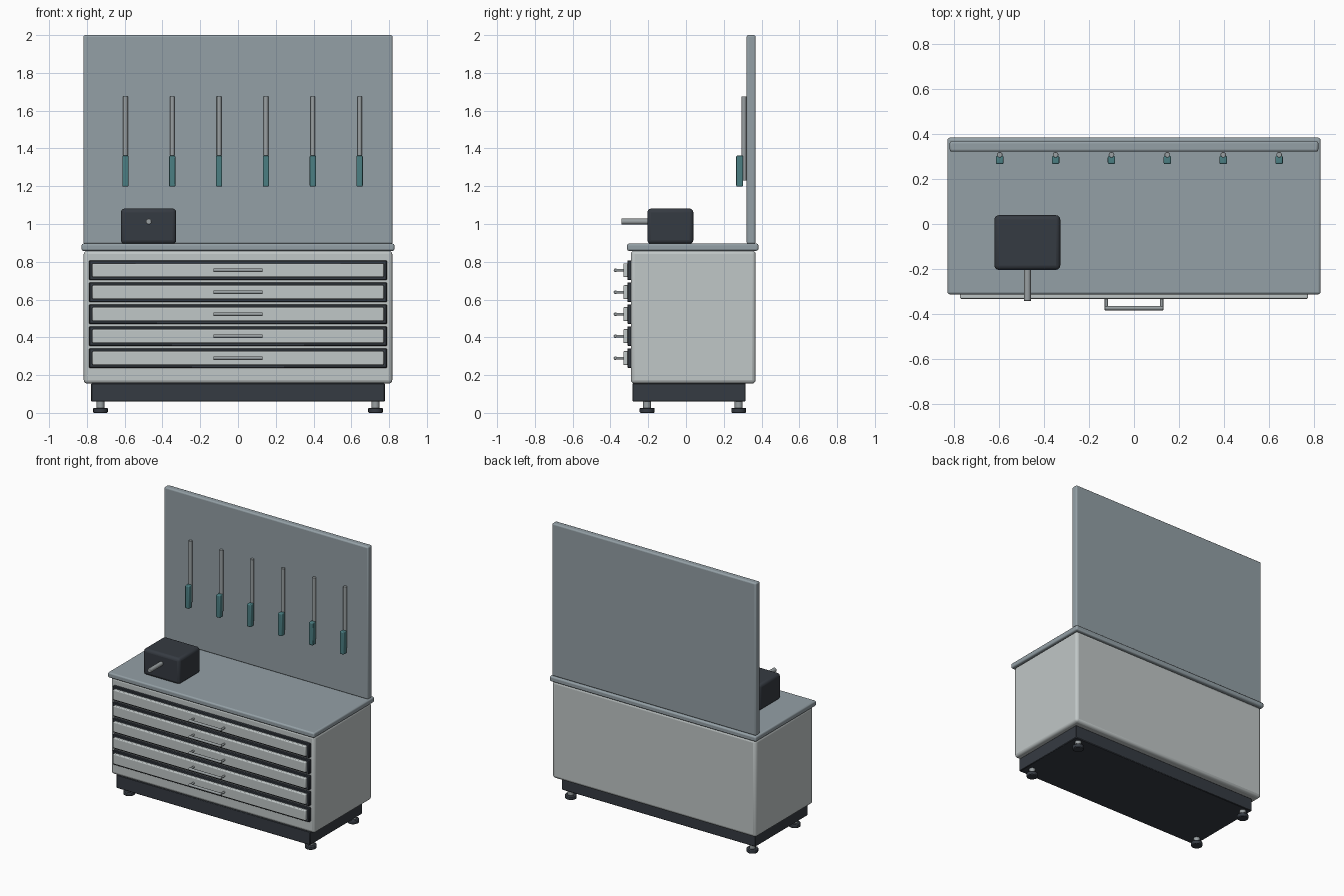
import bpy, math

if "Cube" in bpy.data.objects:
    bpy.data.objects.remove(bpy.data.objects["Cube"])


def material(name, rgb):
    m = bpy.data.materials.new(name)
    m.diffuse_color = (*rgb, 1)
    m.use_nodes = True
    m.node_tree.nodes["Principled BSDF"].inputs["Base Color"].default_value = m.diffuse_color
    return m


LIGHT = material("light grey paint", (0.53, 0.57, 0.57))
SLATE = material("slate grey", (0.295, 0.35, 0.38))
DARK = material("dark charcoal", (0.036, 0.043, 0.054))
METAL = material("brushed metal", (0.32, 0.35, 0.36))
TEAL = material("teal grip", (0.07, 0.21, 0.225))


def finish(ob, name, mat, bevel=0, segments=3):
    ob.name = name
    ob.data.materials.append(mat)
    if bevel:
        b = ob.modifiers.new("bevel", 'BEVEL')
        b.width, b.segments, b.limit_method = bevel, segments, 'ANGLE'
    bpy.ops.object.shade_smooth_by_angle(angle=math.radians(35))
    return ob


def box(name, x, y, z, mat, bevel=0, segments=3):
    """Box from (min, max) ranges."""
    bpy.ops.mesh.primitive_cube_add(size=1)
    ob = bpy.context.object
    ob.location = [(a + b) / 2 for a, b in (x, y, z)]
    ob.scale = [b - a for a, b in (x, y, z)]
    bpy.ops.object.transform_apply(location=False, rotation=False, scale=True)
    return finish(ob, name, mat, bevel, segments)


def rod(name, centre, radius, length, axis, mat, bevel=0, sides=16):
    rot = {'X': (0, math.pi / 2, 0), 'Y': (math.pi / 2, 0, 0), 'Z': (0, 0, 0)}[axis]
    bpy.ops.mesh.primitive_cylinder_add(vertices=sides, radius=radius, depth=length,
                                        location=centre, rotation=rot)
    return finish(bpy.context.object, name, mat, bevel, 2)


# Cabinet, plinth, worktop and back board
box("cabinet_body", (-0.817, 0.817), (-0.292, 0.369), (0.155, 0.86), LIGHT, 0.02)
box("plinth", (-0.777, 0.777), (-0.284, 0.316), (0.06, 0.157), DARK, 0.004, 1)
box("worktop", (-0.828, 0.828), (-0.312, 0.383), (0.858, 0.896), SLATE, 0.01)
box("back_board", (-0.818, 0.818), (0.321, 0.368), (0.894, 2.0), SLATE, 0.01)

# Levelling feet
for x in (-0.728, 0.728):
    for y in (-0.206, 0.279):
        rod("foot_pad", (x, y, 0.0135), 0.039, 0.027, 'Z', DARK, 0.005)
        rod("foot_stem", (x, y, 0.043), 0.021, 0.038, 'Z', METAL)

# Drawers with pull handles
for i in range(5):
    z = 0.29 + 0.1163 * i
    box("drawer_surround", (-0.788, 0.788), (-0.311, -0.288), (z - 0.052, z + 0.052), DARK, 0.004, 1)
    box("drawer_front", (-0.772, 0.772), (-0.332, -0.305), (z - 0.037, z + 0.037), LIGHT, 0.006)
    rod("handle_bar", (0, -0.3735, z), 0.0095, 0.262, 'X', METAL, 0.003)
    for x in (-0.123, 0.123):
        rod("handle_post", (x, -0.35, z), 0.007, 0.046, 'Y', METAL)

# Bench vice block with its spindle
box("vice_block", (-0.62, -0.327), (-0.204, 0.039), (0.894, 1.082), DARK, 0.02)
rod("vice_spindle", (-0.473, -0.262, 1.013), 0.0155, 0.16, 'Y', METAL, 0.003)

# Row of hanging tools
for i in range(6):
    x = -0.596 + 0.248 * i
    rod("tool_shaft", (x, 0.307, 1.453), 0.0125, 0.446, 'Z', METAL, 0.002)
    box("tool_grip", (x - 0.0165, x + 0.0165), (0.266, 0.302), (1.198, 1.362), TEAL, 0.006)
